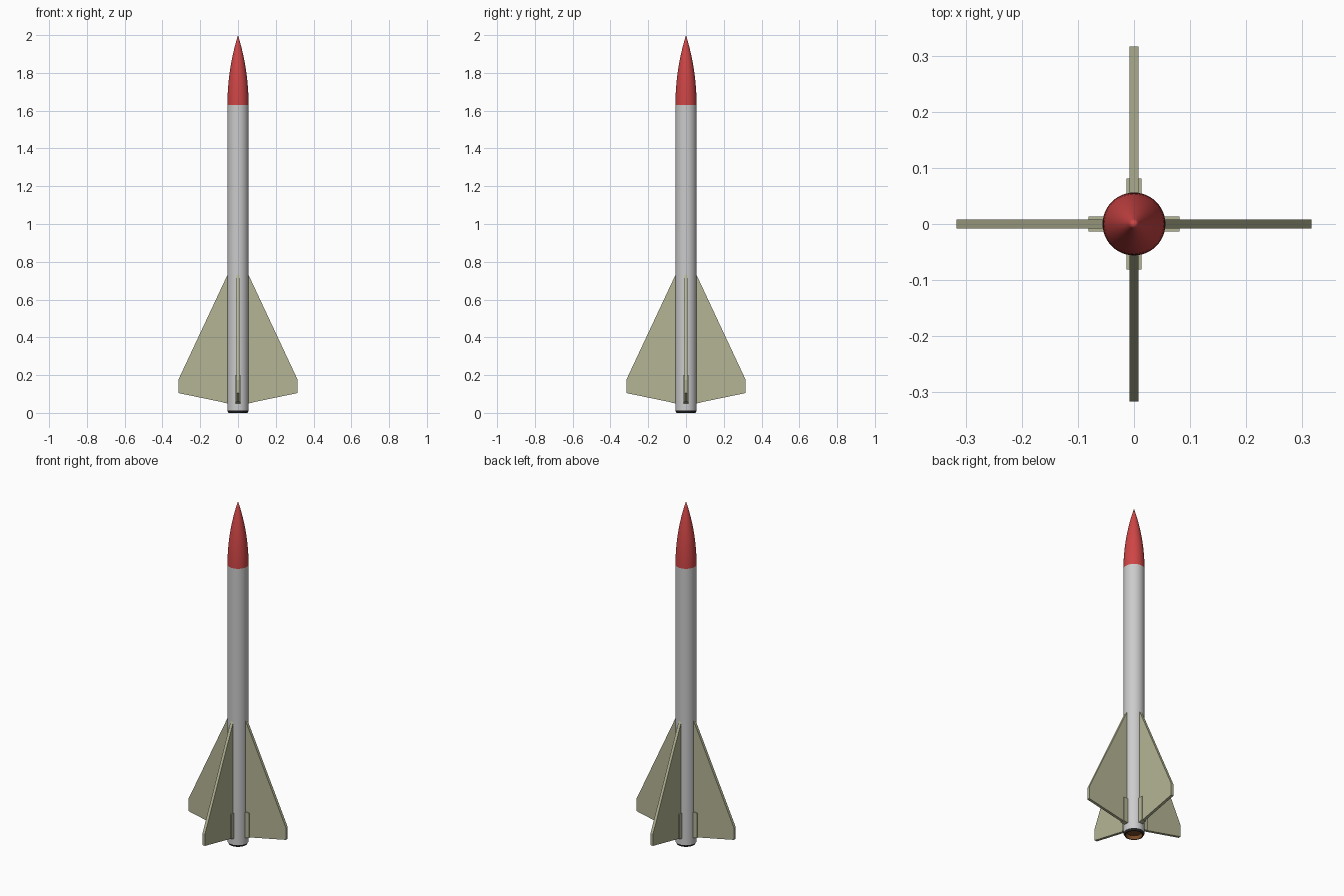
import bpy, bmesh, math
from mathutils import Matrix

if "Cube" in bpy.data.objects:
    bpy.data.objects.remove(bpy.data.objects["Cube"])

SIDES = 48


def material(name, rgb):
    m = bpy.data.materials.new(name)
    m.diffuse_color = (*rgb, 1)
    m.use_nodes = True
    m.node_tree.nodes["Principled BSDF"].inputs["Base Color"].default_value = m.diffuse_color
    return m


RED = material("red_paint", (0.62, 0.06, 0.06))
KHAKI = material("khaki", (0.46, 0.46, 0.30))
BLACK = material("black", (0.02, 0.02, 0.02))
BROWN = material("burnt_brown", (0.20, 0.07, 0.02))


def finish(name, bm, mat=None, smooth=False):
    bmesh.ops.recalc_face_normals(bm, faces=bm.faces)
    me = bpy.data.meshes.new(name)
    bm.to_mesh(me)
    bm.free()
    ob = bpy.data.objects.new(name, me)
    bpy.context.collection.objects.link(ob)
    if mat:
        me.materials.append(mat)
    if smooth:
        bpy.ops.object.select_all(action='DESELECT')
        ob.select_set(True)
        bpy.context.view_layer.objects.active = ob
        bpy.ops.object.shade_smooth_by_angle(angle=math.radians(30))
    return ob


def lathe(name, profile, mat=None):
    """Spin an (r, z) profile around the z axis."""
    bm = bmesh.new()
    vs = [bm.verts.new((r, 0, z)) for r, z in profile]
    edges = [bm.edges.new(p) for p in zip(vs, vs[1:])]
    bmesh.ops.spin(bm, geom=vs + edges, cent=(0, 0, 0), axis=(0, 0, 1),
                   angle=math.tau, steps=SIDES, use_duplicate=False)
    bmesh.ops.remove_doubles(bm, verts=bm.verts, dist=1e-5)
    return finish(name, bm, mat, True)


def plate(name, outline, thickness, turn, mat):
    """Extrude an (x, z) outline symmetrically in y, then turn it about z."""
    bm = bmesh.new()
    face = bm.faces.new([bm.verts.new((x, -thickness / 2, z)) for x, z in outline])
    new = bmesh.ops.extrude_face_region(bm, geom=[face])["geom"]
    bmesh.ops.translate(bm, vec=(0, thickness, 0),
                        verts=[v for v in new if isinstance(v, bmesh.types.BMVert)])
    bmesh.ops.rotate(bm, verts=bm.verts, matrix=Matrix.Rotation(turn, 3, 'Z'))
    return finish(name, bm, mat)


R, NOSE_Z, TOP = 0.056, 1.63, 2.0

# Body tube
lathe("body_tube", [(R, 0.012), (R, NOSE_Z)])

# Ogive nose cone: circular arc tangent to the body
length = TOP - NOSE_Z
rho = (R * R + length * length) / (2 * R)
nose = []
for i in range(13):
    h = length * i / 12
    nose.append((max(0, math.sqrt(rho * rho - h * h) + R - rho), NOSE_Z + h))
lathe("nose_cone", nose, RED)

# Chamfered tail ring and recessed exhaust
lathe("tail_ring", [(R, 0.012), (0.050, 0), (0.045, 0)], BLACK)
lathe("exhaust_recess", [(0.045, 0), (0.040, 0.02), (0, 0.02)], BROWN)

# Four fins, each with a thicker root bracket
fin = [(0.05, 0.05), (0.316, 0.105), (0.316, 0.175), (0.056, 0.73), (0.05, 0.73)]
bracket = [(0.05, 0.05), (0.056, 0.05), (0.081, 0.055), (0.081, 0.2), (0.05, 0.2)]
for i in range(4):
    turn = i * math.pi / 2
    plate(f"fin_{i + 1}", fin, 0.016, turn, KHAKI)
    plate(f"fin_bracket_{i + 1}", bracket, 0.027, turn, KHAKI)
